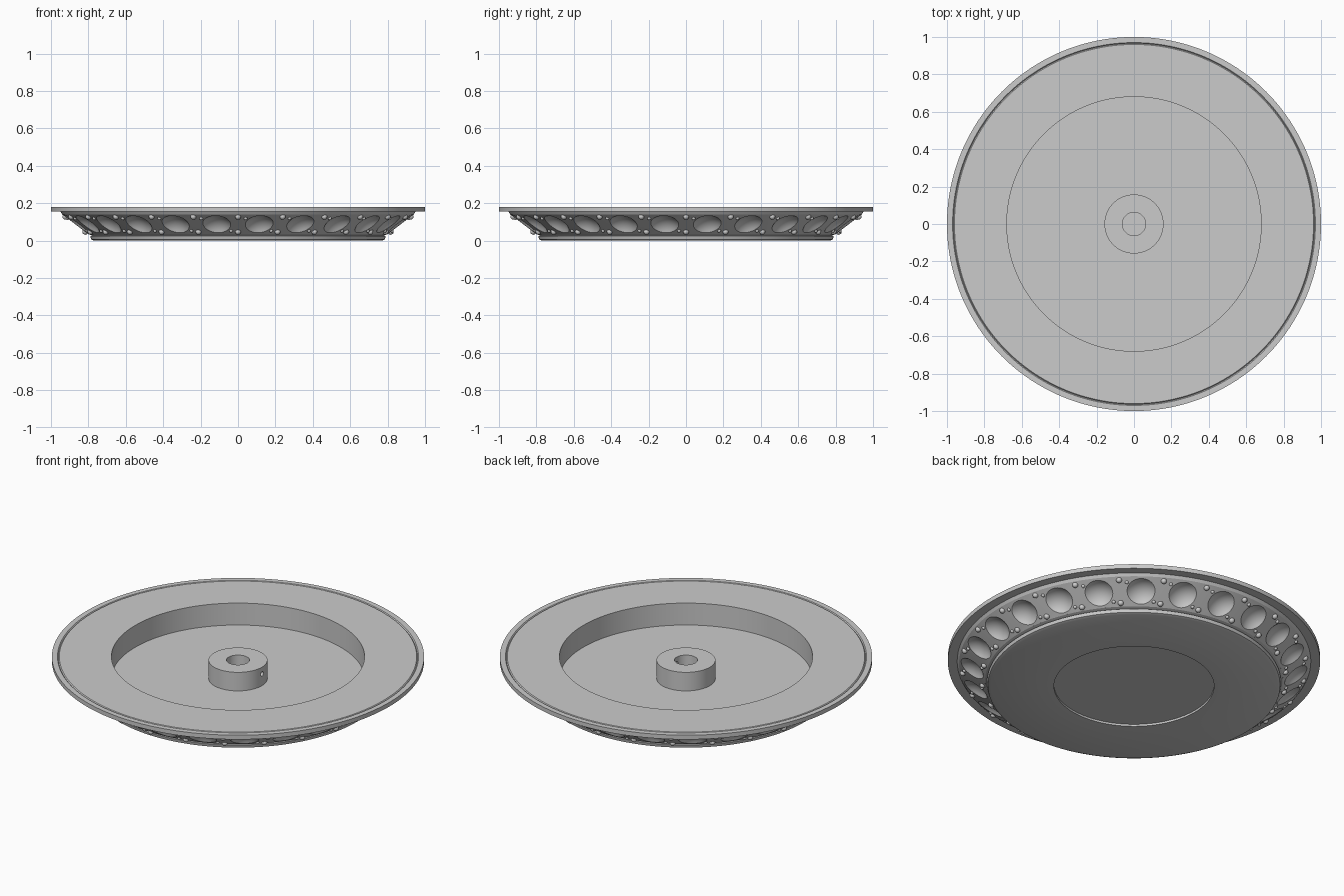
import bpy, bmesh, math
from mathutils import Matrix, Vector

cube = bpy.data.objects.get("Cube")
if cube:
    bpy.data.objects.remove(cube)

COUNT = 24                       # dimples around the wall
STEP = math.tau / COUNT
WALL_LOW, WALL_TOP = Vector((0.80, 0, 0.034)), Vector((0.94, 0, 0.14))
WALL_MID = (WALL_LOW + WALL_TOP) / 2
WALL_UP = (WALL_TOP - WALL_LOW).normalized()
WALL_OUT = Vector((WALL_UP.z, 0, -WALL_UP.x))

grey = bpy.data.materials.new("plain_grey")
grey.use_nodes = True
grey.diffuse_color = (0.6, 0.6, 0.6, 1)
grey.node_tree.nodes["Principled BSDF"].inputs["Base Color"].default_value = (0.6, 0.6, 0.6, 1)


def make_object(name, bm):
    bmesh.ops.recalc_face_normals(bm, faces=bm.faces)
    mesh = bpy.data.meshes.new(name)
    bm.to_mesh(mesh)
    bm.free()
    mesh.materials.append(grey)
    obj = bpy.data.objects.new(name, mesh)
    bpy.context.collection.objects.link(obj)
    return obj


def activate(obj):
    bpy.ops.object.select_all(action='DESELECT')
    obj.select_set(True)
    bpy.context.view_layer.objects.active = obj


def smooth(obj, angle=30):
    activate(obj)
    bpy.ops.object.shade_smooth_by_angle(angle=math.radians(angle))


def turn(angle):
    return Matrix.Rotation(angle, 4, 'Z')


def lathe(name, profile, closed=False, steps=192):
    bm = bmesh.new()
    rings = []
    for r, z in profile:
        count = steps if r > 0 else 1
        rings.append([bm.verts.new(turn(math.tau * i / steps) @ Vector((r, 0, z)))
                      for i in range(count)])
    pairs = list(zip(rings, rings[1:]))
    if closed:
        pairs.append((rings[-1], rings[0]))
    for low, high in pairs:
        for i in range(steps):
            j = (i + 1) % steps
            corners = (low[i % len(low)], low[j % len(low)],
                       high[j % len(high)], high[i % len(high)])
            bm.faces.new(list(dict.fromkeys(corners)))
    return make_object(name, bm)


# Plate body: underside recess, foot, core behind the wall, grooved rim and well
smooth(lathe("plate_body", [
    (0, 0.012), (0.43, 0.012), (0.43, 0), (0.77, 0), (0.785, 0.006),
    (0.79, 0.024), (0.78, 0.028), (0.80, 0.034), (0.79, 0.10), (0.90, 0.15),
    (0.94, 0.14), (0.95, 0.155), (1, 0.155), (1, 0.18), (0.97, 0.18),
    (0.965, 0.174), (0.96, 0.18), (0.68, 0.18), (0.68, 0.05), (0, 0.05)]))

# Sloping wall: one panel per dimple, with rings from the dish centre to its border
DISH, SPHERE, SIDES, RINGS = 0.075, 0.109, 48, 8
HALF_HEIGHT = (WALL_TOP - WALL_LOW).length / 2


def wall_point(panel, around, up, depth):
    flat = WALL_MID + WALL_UP * up - WALL_OUT * depth
    return turn((panel + 0.5) * STEP + around) @ flat


def dish_depth(radius):
    return math.sqrt(SPHERE ** 2 - radius ** 2) - math.sqrt(SPHERE ** 2 - DISH ** 2)


bm = bmesh.new()
for panel in range(COUNT):
    centre = bm.verts.new(wall_point(panel, 0, 0, dish_depth(0)))
    rings = [[] for _ in range(RINGS + 1)]
    for k in range(SIDES):
        c, s = math.cos(math.tau * k / SIDES), math.sin(math.tau * k / SIDES)
        for n in range(RINGS):
            radius = DISH * (n + 1) / RINGS
            rings[n].append(bm.verts.new(wall_point(
                panel, radius * c / WALL_MID.x, radius * s, dish_depth(radius))))
        reach = max(abs(c), abs(s))
        rings[RINGS].append(bm.verts.new(wall_point(
            panel, STEP / 2 * c / reach, HALF_HEIGHT * s / reach, 0)))
    for k in range(SIDES):
        j = (k + 1) % SIDES
        bm.faces.new((centre, rings[0][k], rings[0][j]))
        for inner, outer in zip(rings, rings[1:]):
            bm.faces.new((inner[k], outer[k], outer[j], inner[j]))
bmesh.ops.remove_doubles(bm, verts=bm.verts, dist=0.0001)
smooth(make_object("dimpled_wall", bm))

# Hub with a bore and a small side hole
hub = lathe("hub", [(0.062, 0.04), (0.158, 0.04), (0.158, 0.16), (0.062, 0.16)],
            closed=True, steps=96)
bm = bmesh.new()
place = Matrix.Translation((0.11, 0, 0.12)) @ Matrix.Rotation(math.pi / 2, 4, 'Y')
bmesh.ops.create_cone(bm, cap_ends=True, segments=24, radius1=0.013, radius2=0.013,
                      depth=0.16, matrix=place)
cutter = make_object("side_hole_cutter", bm)
cutter.hide_render = True
drill = hub.modifiers.new("side_hole", 'BOOLEAN')
drill.operation, drill.object = 'DIFFERENCE', cutter
activate(hub)
bpy.ops.object.modifier_apply(modifier=drill.name)
bpy.data.objects.remove(cutter)
smooth(hub)

# Beads in the gaps between dimples: position up the wall, angle, radius
bm = bmesh.new()
for i in range(COUNT):
    for up, shift, size in ((0.88, 0, 0.016), (0.12, 0, 0.016),
                            (0.8, 0.045, 0.01), (0.17, -0.045, 0.01)):
        place = turn(i * STEP + shift) @ Matrix.Translation(WALL_LOW.lerp(WALL_TOP, up))
        bmesh.ops.create_icosphere(bm, subdivisions=2, radius=size, matrix=place)
smooth(make_object("wall_beads", bm), 60)
